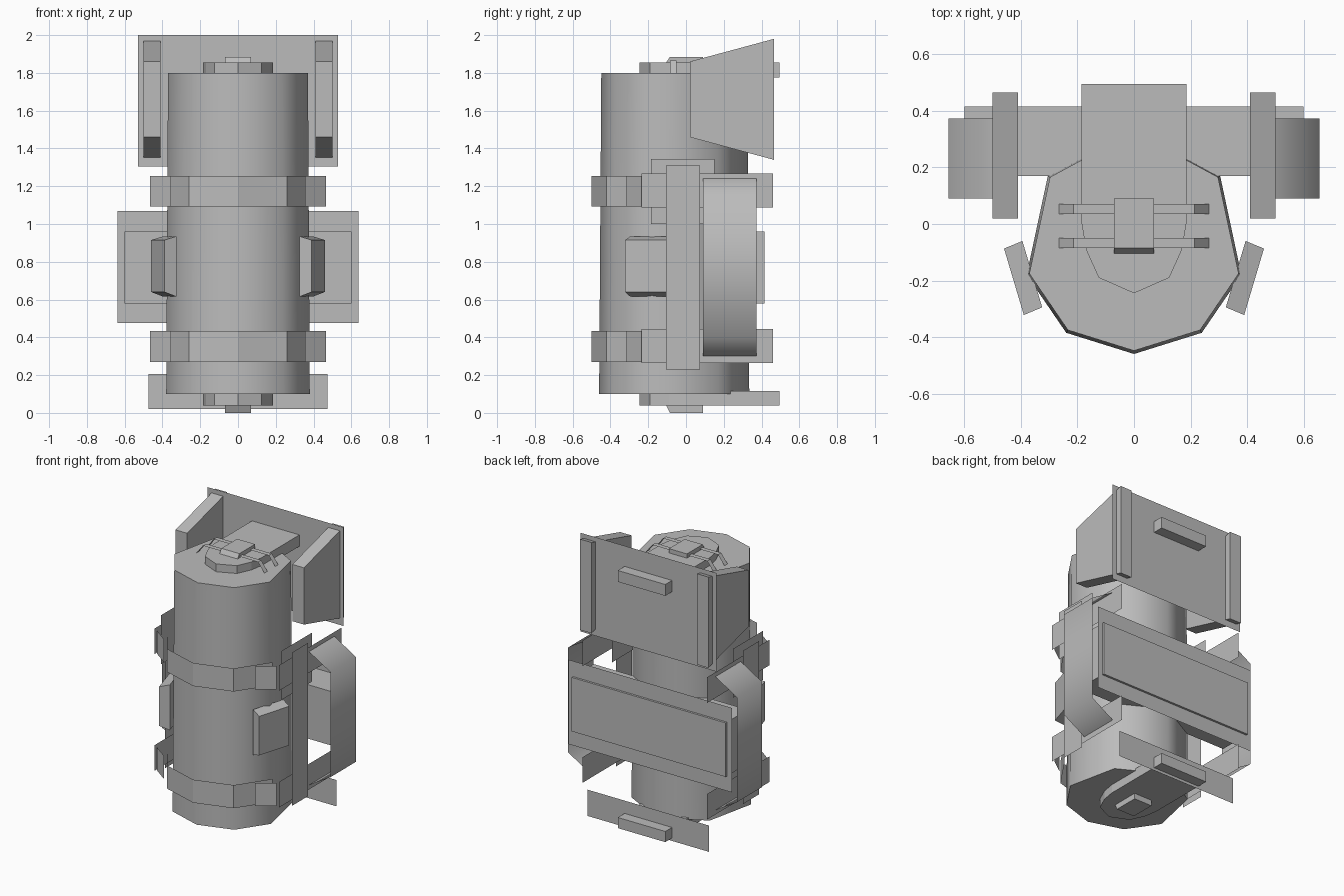
import bpy, bmesh, math
from mathutils import Vector

cube = bpy.data.objects.get("Cube")
if cube:
    bpy.data.objects.remove(cube, do_unlink=True)

grey = bpy.data.materials.new("plain_grey")
grey.use_nodes = True
COLOUR = (0.5, 0.5, 0.5, 1)
grey.diffuse_color = COLOUR
grey.node_tree.nodes["Principled BSDF"].inputs["Base Color"].default_value = COLOUR


def sweep(name, points, move, solid=True, mirror=False, smooth=0, scale=1):
    """Sweep a line of 3D points along a vector: a solid prism or an open sheet."""
    bm = bmesh.new()
    start = [bm.verts.new(p) for p in points]
    end = [bm.verts.new(Vector((p[0] * scale, p[1] * scale, p[2])) + Vector(move)) for p in points]
    count = len(points)
    for i in range(count if solid else count - 1):
        j = (i + 1) % count
        bm.faces.new((start[i], start[j], end[j], end[i]))
    if solid:
        bm.faces.new(start[::-1])
        bm.faces.new(end)
    bmesh.ops.recalc_face_normals(bm, faces=bm.faces)
    mesh = bpy.data.meshes.new(name)
    bm.to_mesh(mesh)
    bm.free()
    obj = bpy.data.objects.new(name, mesh)
    bpy.context.collection.objects.link(obj)
    mesh.materials.append(grey)
    if smooth:
        bpy.ops.object.select_all(action="DESELECT")
        obj.select_set(True)
        bpy.context.view_layer.objects.active = obj
        bpy.ops.object.shade_smooth_by_angle(angle=math.radians(smooth))
    if mirror:
        mod = obj.modifiers.new("mirror", "MIRROR")
        mod.use_clip = False
        mod.use_mirror_merge = False
    return obj


def both_sides(half):
    """Complete a half outline, given from front to back, across x = 0."""
    return half + [(-x, y) for x, y in reversed(half) if x > 0]


def at_height(outline, z):
    return [(x, y, z) for x, y in outline]


def back_panel(name, x, y, low, high):
    sweep(name, [(-x, y, low), (-x, y, high)], (2 * x, 0, 0), solid=False)


def side_panel(name, x, front, back, low, high):
    sweep(name, [(x, front, low), (x, front, high)], (0, back - front, 0),
          solid=False, mirror=True)


# Main body, tapering slightly to the top
body = both_sides([(0, -0.46), (0.24, -0.385), (0.38, -0.18), (0.305, 0.17), (0, 0.335)])
sweep("body", at_height(body, 0.1), (0, 0, 1.7), smooth=62, scale=0.975)

# End slabs that run through the back panels
slab = both_sides([(0, -0.245), (0.125, -0.19), (0.17, -0.09), (0.185, 0), (0.185, 0.495)])
sweep("top_slab", at_height(slab, 1.775), (0, 0, 0.08))
sweep("bottom_slab", at_height(slab, 0.04), (0, 0, 0.075))

# Buckles on both ends
for name, base, tip in (("top_buckle", 1.855, 1.885), ("bottom_buckle", 0.04, 0)):
    sweep(name, [(-0.07, -0.105, base), (-0.07, -0.085, tip),
                 (-0.07, 0.09, tip), (-0.07, 0.09, base)], (0.14, 0, 0))

# Narrow straps over the top
for name, y in (("front_top_strap", -0.085), ("back_top_strap", 0.035)):
    sweep(name, [(-0.265, y, 1.8), (-0.215, y, 1.865), (0.215, y, 1.865), (0.265, y, 1.8)],
          (0, 0.035, 0), solid=False)

# Upper back panel with wedge wings
back_panel("upper_back_panel", 0.53, 0.42, 1.305, 2.0)
sweep("wedge_wings", [(0.41, 0.02, 1.46), (0.41, 0.02, 1.86),
                      (0.41, 0.465, 1.98), (0.41, 0.465, 1.34)], (0.09, 0, 0), mirror=True)

# Waist panel with its thick box, and lower back panel
back_panel("waist_panel", 0.637, 0.4, 0.475, 1.07)
sweep("waist_box", [(-0.6, 0.17, 0.58), (-0.6, 0.17, 0.96),
                    (-0.6, 0.415, 0.96), (-0.6, 0.415, 0.58)], (1.2, 0, 0))
back_panel("lower_back_panel", 0.473, 0.42, 0.02, 0.205)

# Front bands, their angled tabs and the side bands
band = [(-0.41, -0.2), (-0.26, -0.42), (0, -0.5), (0.26, -0.42), (0.41, -0.2)]
tab = [(0.355, -0.315), (0.465, -0.235)]
for level, z in (("upper", 1.092), ("lower", 0.27)):
    sweep(level + "_front_band", at_height(band, z), (0, 0, 0.163), solid=False)
    sweep(level + "_band_tabs", at_height(tab, z), (0, 0, 0.163), solid=False, mirror=True)
    side_panel(level + "_side_bands", 0.485, -0.235, 0.46, z - 0.005, z + 0.175)

# Upright side strips and shoulder plates behind them
side_panel("side_strips", 0.495, -0.105, 0.075, 0.23, 1.31)
side_panel("shoulder_plates", 0.47, -0.185, 0.15, 1.0, 1.345)

# Bent side guards
sweep("side_guards", [(0.49, 0.09, 1.24), (0.657, 0.09, 1.14), (0.657, 0.09, 0.4),
                      (0.49, 0.09, 0.3)], (0, 0.283, 0), solid=False, mirror=True, smooth=70)

# Angled side pouches with a shorter outer face
sweep("side_pouches", [(0.325, -0.295, 0.615), (0.325, -0.295, 0.935),
                       (0.39, -0.322, 0.915), (0.39, -0.322, 0.64)],
      (0.07, 0.235, 0), mirror=True)
